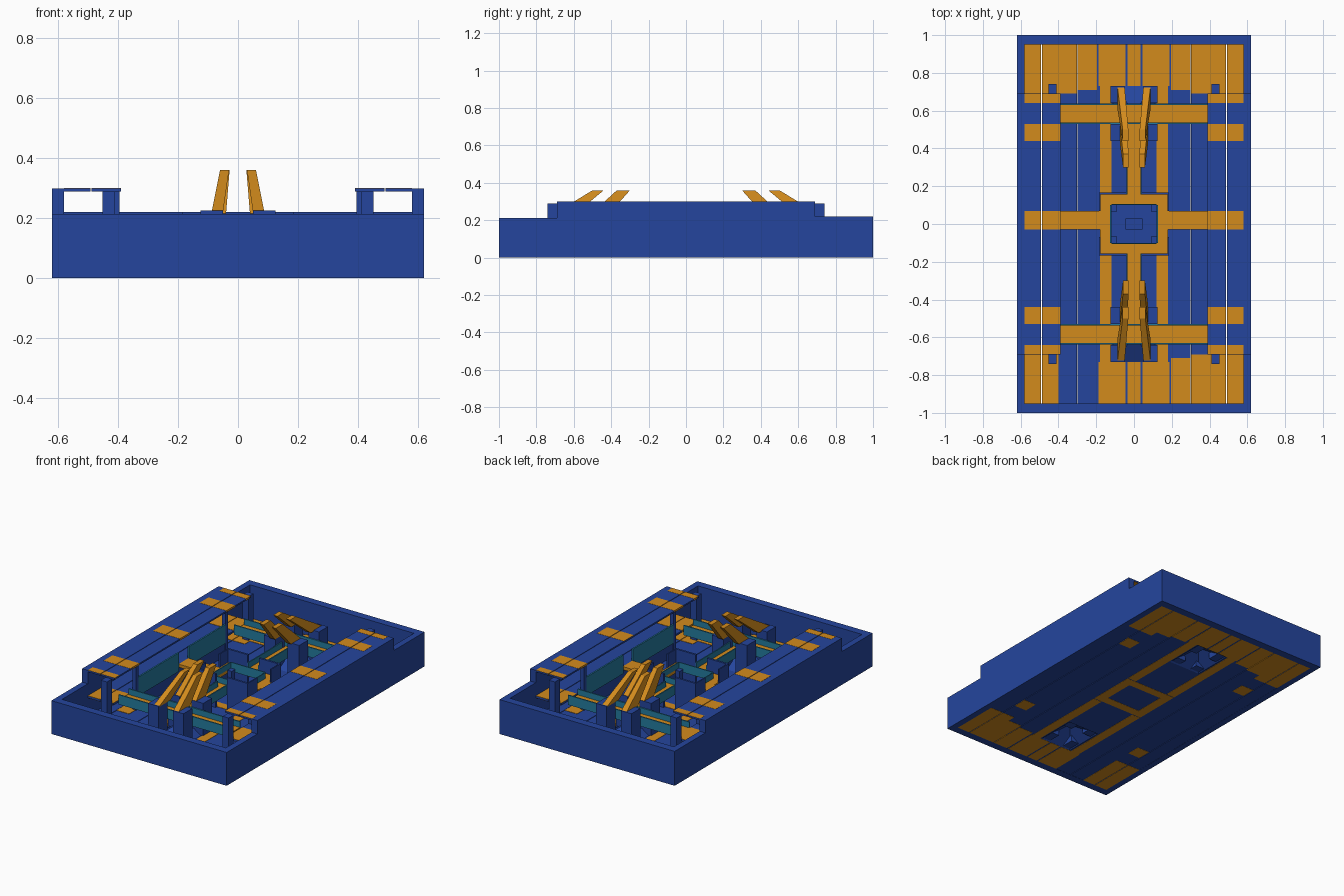
import bpy, bmesh

if "Cube" in bpy.data.objects:
    bpy.data.objects.remove(bpy.data.objects["Cube"])

def material(name, rgb):
    m = bpy.data.materials.new(name)
    m.diffuse_color = (*rgb, 1)
    m.use_nodes = True
    m.node_tree.nodes["Principled BSDF"].inputs["Base Color"].default_value = m.diffuse_color
    return m

BLUE = material("blue", (0.018, 0.06, 0.34))
ORANGE = material("orange", (0.65, 0.26, 0.012))
TEAL = material("teal", (0.018, 0.2, 0.35))

def prism(name, low, high, mat, cap_low=True):
    """Block between two rectangles (x0, x1, y0, y1, z)."""
    bm = bmesh.new()
    rings = []
    for x0, x1, y0, y1, z in (low, high):
        rings.append([bm.verts.new(p) for p in
                      ((x0, y0, z), (x1, y0, z), (x1, y1, z), (x0, y1, z))])
    a, b = rings
    if cap_low:
        bm.faces.new(a[::-1])
    bm.faces.new(b)
    for i in range(4):
        j = (i + 1) % 4
        bm.faces.new((a[i], a[j], b[j], b[i]))
    bmesh.ops.recalc_face_normals(bm, faces=bm.faces)
    me = bpy.data.meshes.new(name)
    bm.to_mesh(me)
    bm.free()
    me.materials.append(mat)
    ob = bpy.data.objects.new(name, me)
    bpy.context.collection.objects.link(ob)
    return ob

def flip(r, sx, sy):
    xs, ys = sorted((r[0] * sx, r[1] * sx)), sorted((r[2] * sy, r[3] * sy))
    return (*xs, *ys)

def box(name, r, z0, z1, mat, sx=1, sy=1):
    r = flip(r, sx, sy)
    return prism(name, (*r, z0), (*r, z1), mat)

SIDES = (-1, 1)
QUADS = [(sx, sy) for sx in SIDES for sy in SIDES]
DECK = 0.135   # top of raised walkways
RAIL = 0.172   # top of rails

# outer walls
box("front_wall", (-.62, .62, -1, -.95), 0, .213, BLUE)
box("back_wall", (-.62, .62, .95, 1), 0, .22, BLUE)
for s in SIDES:
    box("side_wall", (.58, .62, -.69, .69), 0, .29, BLUE, s)
    box("side_wall_front", (.58, .62, -.95, -.69), 0, .213, BLUE, s)
    box("side_wall_back", (.58, .62, .69, .95), 0, .22, BLUE, s)

# floor panels with narrow slits between them
F0, F1 = .001, .006
box("floor_centre", (-.298, .298, -.47, .47), F0, F1, BLUE)
for s in SIDES:
    box("floor_inner_side", (.302, .488, -.95, .95), F0, F1, BLUE, s)
    box("floor_outer_side", (.492, .58, -.95, .95), F0, F1, BLUE, s)
    box("floor_end", (-.298, .298, .73, .95), F0, F1, BLUE, 1, s)
    # raised hollow pyramid in each end of the floor
    prism("floor_pyramid", (-.11, .11, s * .6 - .13, s * .6 + .13, F0),
          (-.008, .008, s * .6 - .008, s * .6 + .008, .075), BLUE, False)
for sx, sy in QUADS:
    box("floor_beside_pyramid", (.11, .298, .47, .73), F0, F1, BLUE, sx, sy)

# orange floor markings
for sx, sy in QUADS:
    box("floor_strip", (.12, .18, .16, .73), 0, .008, ORANGE, sx, sy)
    box("end_marking_inner", (.045, .187, .73, .95), 0, .008, ORANGE, sx, sy)
    if (sx, sy) != (-1, -1):
        box("end_marking_middle", (.197, .298, .71, .95), 0, .008, ORANGE, sx, sy)
        box("end_marking_side", (.302, .40, .69, .95), 0, .008, ORANGE, sx, sy)
    box("end_marking_outer", (.40, .488, .64, .95), 0, .008, ORANGE, sx, sy)
    box("end_marking_edge", (.492, .58, .64, .95), 0, .008, ORANGE, sx, sy)
    box("gallery_floor_marking", (.40, .488, .44, .53), 0, .008, ORANGE, sx, sy)
for s in SIDES:
    box("end_marking_centre", (-.035, .035, .73, .95), 0, .008, ORANGE, 1, s)
    box("floor_ring_end", (-.18, .18, .10, .155), 0, .008, ORANGE, 1, s)
    box("floor_ring_side", (.12, .18, -.10, .10), 0, .008, ORANGE, s)

# side galleries: roof, raised deck, wall below the deck and teal rails
for s in SIDES:
    for x0, x1 in ((.39, .488), (.492, .62)):
        box("gallery_roof", (x0, x1, -.69, .69), .289, .299, BLUE, s)
        for y0, y1 in ((-.53, -.44), (-.03, .07), (.44, .53)):
            box("roof_marking", (x0, min(x1, .58), y0, y1), .288, .3, ORANGE, s)
        for t in SIDES:
            box("roof_end_marking", (x0, min(x1, .58), .64, .688), .288, .3,
                ORANGE, s, t)
        box("gallery_deck", (max(x0, .4), min(x1, .58), -.69, .69),
            DECK - .012, DECK, BLUE, s)
    box("gallery_base_wall", (.40, .415, -.45, .45), .006, DECK - .012, BLUE, s)
    for y0, y1 in ((-.44, -.03), (.07, .44)):
        box("gallery_rail", (.395, .405, y0, y1), .09, .21, TEAL, s)
for sx, sy in QUADS:
    box("gallery_deck_marking", (.40, .488, .53, .69), DECK - .013, DECK + .002,
        ORANGE, sx, sy)
    box("gallery_deck_edge", (.492, .58, .53, .69), DECK - .013, DECK + .002,
        ORANGE, sx, sy)
    box("roof_pillar", (.41, .452, .69, .74), .006, .289, BLUE, sx, sy)
    box("gallery_post", (.395, .42, .44, .465), .006, .289, BLUE, sx, sy)

# cross bridges with teal rails
for s in SIDES:
    box("cross_bridge", (-.40, .39, .535, .63), DECK - .02, DECK, ORANGE, 1, s)
    for y in (.53, .63):
        box("cross_bridge_rail", (-.40, .39, y, y + .008), DECK - .025, RAIL,
            TEAL, 1, s)

# middle walkways linking the central ring to the bridges and galleries
for s in SIDES:
    box("centre_walkway", (-.034, .034, .155, .535), DECK - .02, DECK, ORANGE, 1, s)
    box("side_walkway", (.18, .40, -.03, .07), DECK - .02, DECK, ORANGE, s)
for sx, sy in QUADS:
    box("centre_walkway_rail", (.034, .041, .155, .5), DECK - .025, RAIL,
        TEAL, sx, sy)

# central ring, parapets, corner posts and middle box
for s in SIDES:
    box("ring_end_deck", (-.18, .18, .10, .155), DECK - .02, DECK, ORANGE, 1, s)
    box("ring_side_deck", (.12, .18, -.10, .10), DECK - .02, DECK, ORANGE, s)
    box("ring_inner_end_rail", (-.12, .12, .10, .106), DECK - .02, RAIL, TEAL, 1, s)
    box("ring_inner_side_rail", (.12, .126, -.10, .10), DECK - .02, RAIL, TEAL, s)
for sx, sy in QUADS:
    box("ring_parapet", (.04, .186, .155, .168), .006, .22, BLUE, sx, sy)
    box("ring_side_parapet", (.178, .186, .07, .16), .006, .22, BLUE, sx, sy)
    box("ring_post", (.09, .12, .065, .10), .006, DECK, BLUE, sx, sy)
box("middle_box", (-.045, .045, -.03, .03), .006, .11, BLUE)

# end blocks carrying the slanted orange planks
for sx, sy in QUADS:
    box("end_block", (.05, .125, .64, .73), .006, .225, BLUE, sx, sy)
    box("end_block_inner", (.042, .125, .44, .53), .006, .215, BLUE, sx, sy)
    prism("long_plank", (*flip((.05, .088, .61, .73), sx, sy), .22),
          (*flip((.03, .06, .44, .50), sx, sy), .36), ORANGE)
    prism("short_plank", (*flip((.04, .075, .43, .53), sx, sy), .213),
          (*flip((.028, .058, .30, .37), sx, sy), .36), ORANGE)
